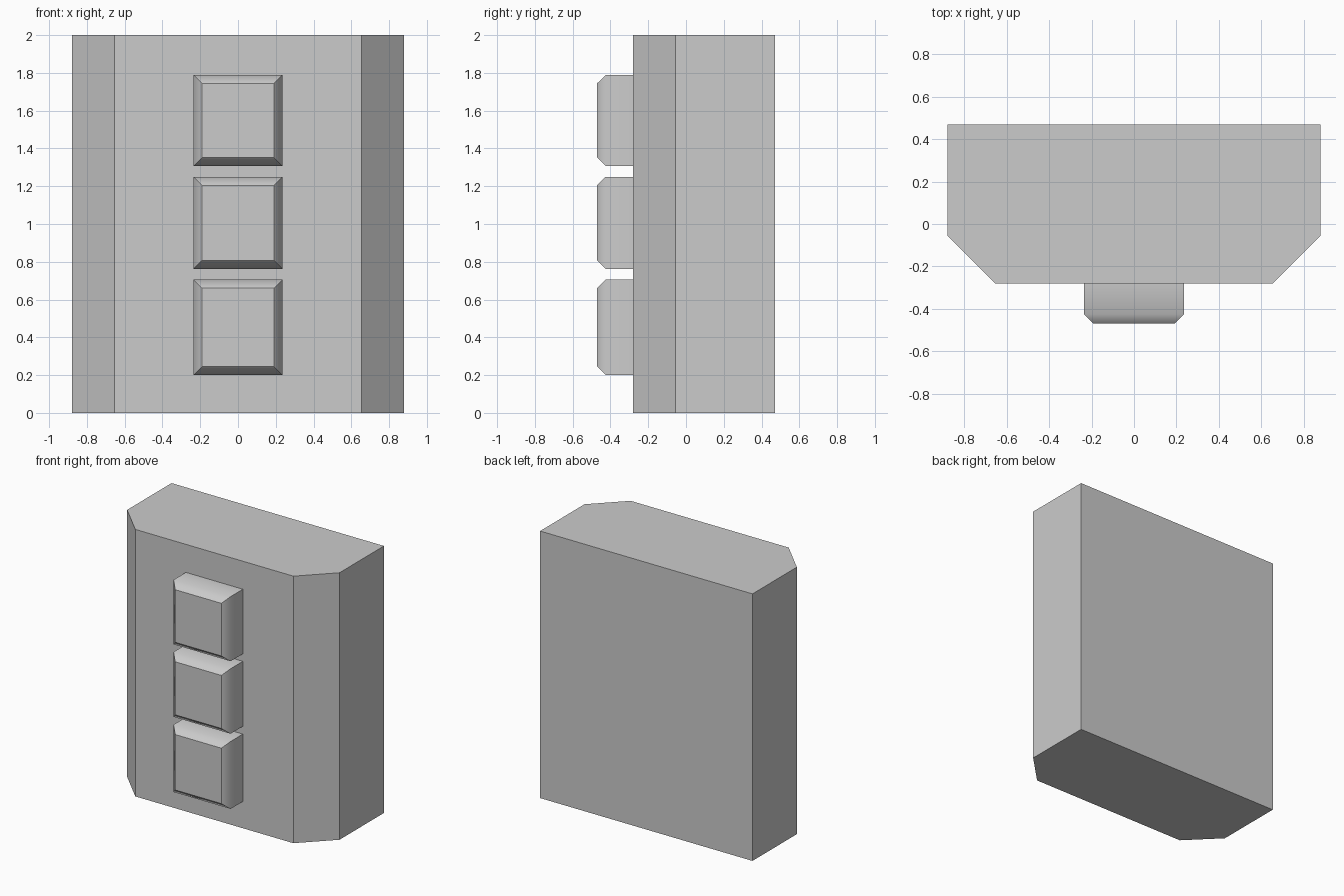
import bpy, bmesh

if "Cube" in bpy.data.objects:
    bpy.data.objects.remove(bpy.data.objects["Cube"])

FRONT, BACK = -0.28, 0.47   # body depth
RIM = 0.045                 # button chamfer


def make_object(name, bm):
    bmesh.ops.recalc_face_normals(bm, faces=bm.faces)
    mesh = bpy.data.meshes.new(name)
    bm.to_mesh(mesh)
    bm.free()
    obj = bpy.data.objects.new(name, mesh)
    bpy.context.collection.objects.link(obj)
    return obj


# Main body: plan outline with chamfered front corners, extruded upward
half = [(0.655, FRONT), (0.88, -0.055), (0.88, BACK)]
outline = half + [(-x, y) for x, y in reversed(half)]
bm = bmesh.new()
base = bm.faces.new([bm.verts.new((x, y, 0)) for x, y in outline])
top = bmesh.ops.extrude_face_region(bm, geom=[base], use_keep_orig=True)["geom"]
bmesh.ops.translate(bm, vec=(0, 0, 2),
                    verts=[v for v in top if isinstance(v, bmesh.types.BMVert)])
make_object("body", bm)


def add_button(name, z0, z1, w=0.236):
    """Square-edged block with a chamfered front rim, seated in the body."""
    bm = bmesh.new()
    rings = []
    for y, inset in ((FRONT + 0.01, 0), (-0.47 + RIM, 0), (-0.47, RIM)):
        x, lo, hi = w - inset, z0 + inset, z1 - inset
        rings.append([bm.verts.new(p) for p in
                      ((-x, y, lo), (x, y, lo), (x, y, hi), (-x, y, hi))])
    bm.faces.new(rings[0])
    bm.faces.new(rings[-1])
    for a, b in zip(rings, rings[1:]):
        for i in range(4):
            j = (i + 1) % 4
            bm.faces.new((a[i], a[j], b[j], b[i])).smooth = True
    # Only the outer rim is shaded soft; every other edge stays crisp
    rim = set(rings[1])
    for e in bm.edges:
        e.smooth = set(e.verts) <= rim
    make_object(name, bm)


# Column of three buttons on the front face
add_button("lower_button", 0.20, 0.705)
add_button("middle_button", 0.763, 1.25)
add_button("upper_button", 1.306, 1.79)
